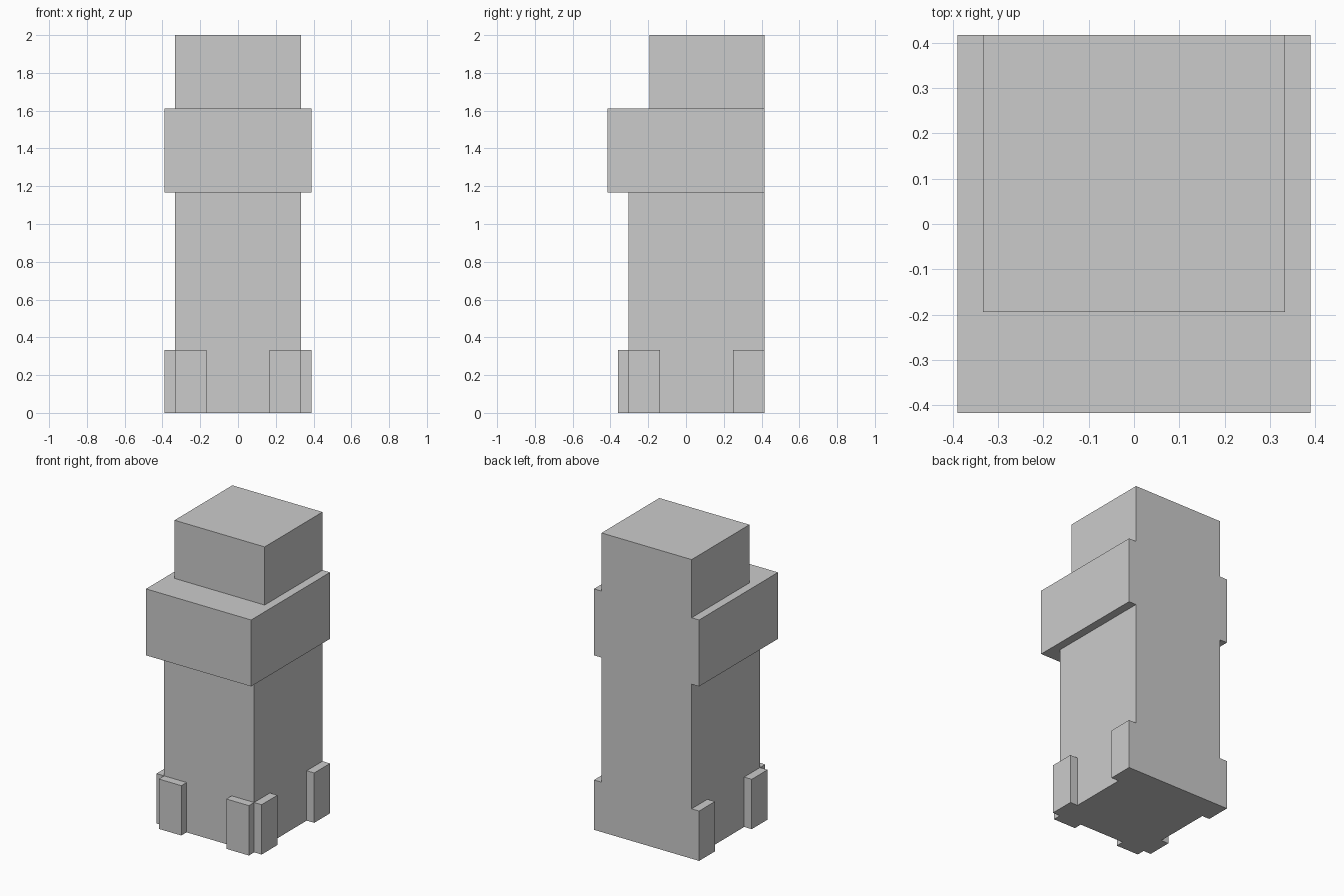
import bpy
import bmesh
from mathutils import Vector

if "Cube" in bpy.data.objects:
    bpy.data.objects.remove(bpy.data.objects["Cube"])

U = 1 / 18        # the model sits on a grid of 36 units in height
BACK = 7.5        # flush back plane, in grid units


def box(name, x, y, z, mirror=False):
    """Box from (min, max) ranges in grid units, optionally mirrored across x."""
    bm = bmesh.new()
    bmesh.ops.create_cube(bm, size=1)
    size = Vector([(b - a) * U for a, b in (x, y, z)])
    mid = Vector([(a + b) / 2 * U for a, b in (x, y, z)])
    bmesh.ops.scale(bm, vec=size, verts=bm.verts)
    bmesh.ops.translate(bm, vec=mid, verts=bm.verts)
    mesh = bpy.data.meshes.new(name)
    bm.to_mesh(mesh)
    bm.free()
    obj = bpy.data.objects.new(name, mesh)
    bpy.context.collection.objects.link(obj)
    if mirror:
        obj.modifiers.new("Mirror", 'MIRROR').use_axis = (True, False, False)
    return obj


# Stacked tower: shaft, overhanging band, set-back top
box("shaft", (-6, 6), (BACK - 13, BACK), (0, 21))
box("band", (-7, 7), (BACK - 15, BACK), (21, 29))
box("top_block", (-6, 6), (BACK - 11, BACK), (29, 36))

# Base pads, mirrored left and right
box("front_base_pads", (3, 6), (BACK - 14, BACK - 13), (0, 6), mirror=True)
box("side_front_base_pads", (6, 7), (BACK - 13, BACK - 10), (0, 6), mirror=True)
box("side_back_base_pads", (6, 7), (BACK - 3, BACK), (0, 6), mirror=True)
